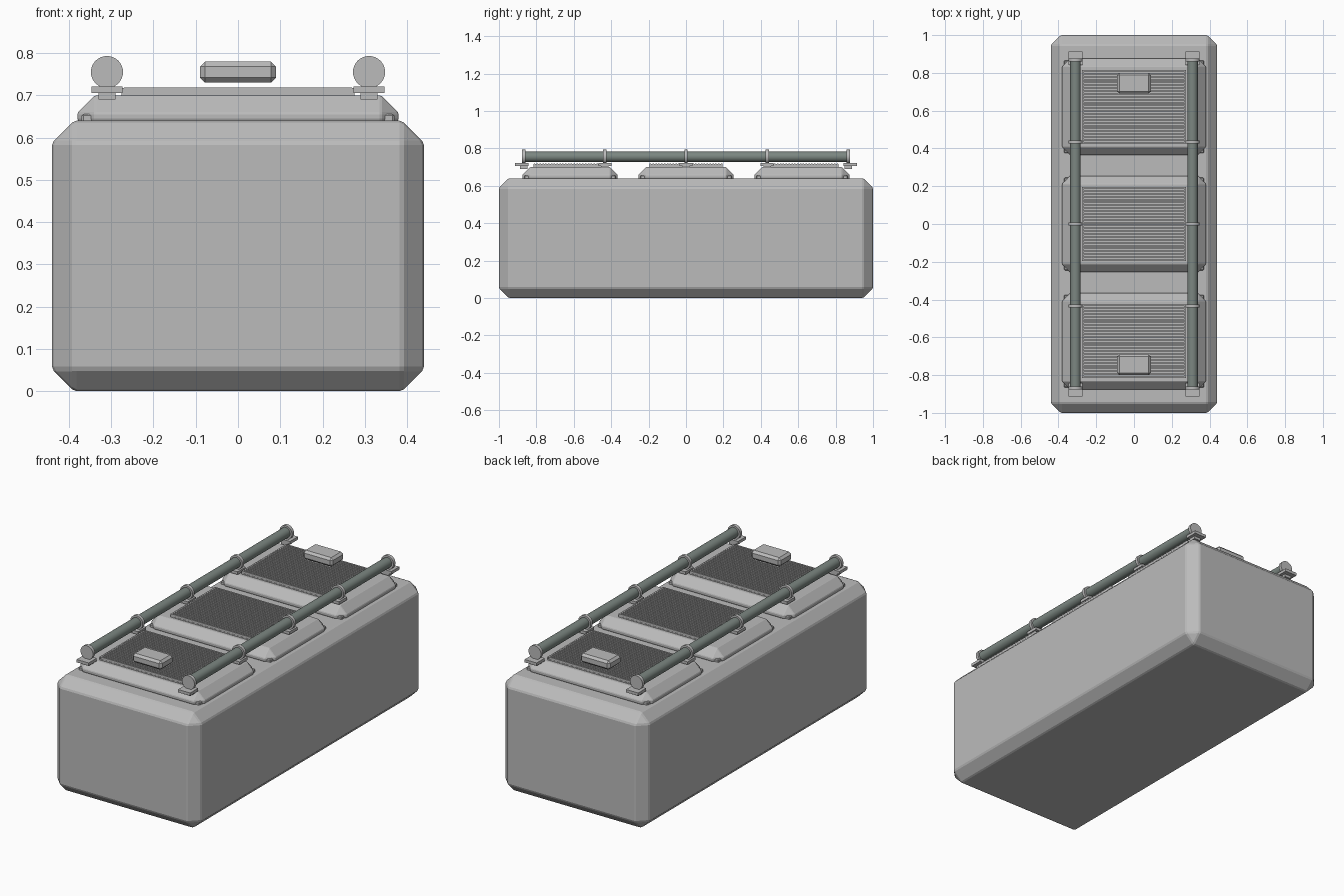
import bpy
from math import pi

cube = bpy.data.objects.get("Cube")
if cube:
    bpy.data.objects.remove(cube, do_unlink=True)


def material(name, color):
    m = bpy.data.materials.new(name)
    m.use_nodes = True
    m.diffuse_color = (*color, 1)
    m.node_tree.nodes["Principled BSDF"].inputs["Base Color"].default_value = (*color, 1)
    return m


GREY = material("light grey", (0.5, 0.5, 0.5))
PIPE = material("green grey", (0.2, 0.24, 0.22))


def bevel(obj, width):
    mod = obj.modifiers.new("chamfer", 'BEVEL')
    mod.width = width
    mod.segments = 1
    mod.limit_method = 'ANGLE'
    mod.angle_limit = 0.3


def box(name, center, size, mat, *chamfers):
    bpy.ops.mesh.primitive_cube_add(size=1, location=center)
    obj = bpy.context.object
    obj.name = name
    obj.scale = size
    bpy.ops.object.transform_apply(location=False, rotation=False, scale=True)
    obj.data.materials.append(mat)
    for width in chamfers:
        bevel(obj, width)
    return obj


def rod(name, center, radius, length, mat):
    bpy.ops.mesh.primitive_cylinder_add(vertices=32, radius=radius, depth=length,
                                        location=center, rotation=(pi / 2, 0, 0))
    obj = bpy.context.object
    obj.name = name
    obj.data.materials.append(mat)
    bpy.ops.object.shade_smooth_by_angle()
    return obj


# Main hull with broad chamfers and softened chamfer edges
box("hull", (0, 0, 0.32), (0.88, 2, 0.64), GREY, 0.052, 0.006)

# Three raised hatches, each with a skirt and a slatted vent
for i in range(3):
    y = (i - 1) * 0.62
    box(f"hatch_skirt_{i}", (0, y, 0.643), (0.74, 0.49, 0.026), GREY, 0.004)
    box(f"hatch_{i}", (0, y, 0.65), (0.76, 0.51, 0.1), GREY, 0.042, 0.003)
    box(f"vent_base_{i}", (0, y, 0.7), (0.55, 0.39, 0.012), GREY)
    for side in (-1, 1):
        box(f"vent_rail_{i}", (side * 0.272, y, 0.705), (0.008, 0.39, 0.024), GREY)
    slats = 26
    for k in range(slats):
        offset = (k / (slats - 1) - 0.5) * 0.38
        box(f"vent_slat_{i}_{k}", (0, y + offset, 0.708), (0.54, 0.008, 0.02), GREY)

# Small chamfered housings above the end vents
for y in (-0.745, 0.745):
    box("vent_housing", (0, y, 0.755), (0.18, 0.11, 0.05), GREY, 0.012)

# Pipes along both sides, with collars and mounting plates
for x in (-0.31, 0.31):
    rod("pipe", (x, 0, 0.755), 0.028, 1.74, PIPE)
    for k in range(-2, 3):
        y = k * 0.434
        end = abs(k) == 2
        rod("pipe_collar", (x, y, 0.755), 0.038, 0.018, GREY)
        plate_y = y + 0.01 * k / 2 if end else y
        width = 0.074 if end else 0.056
        box("pipe_plate", (x, plate_y, 0.713), (width, 0.07, 0.016), GREY)
        box("pipe_foot", (x, y, 0.7), (0.04, 0.04, 0.02), GREY)
